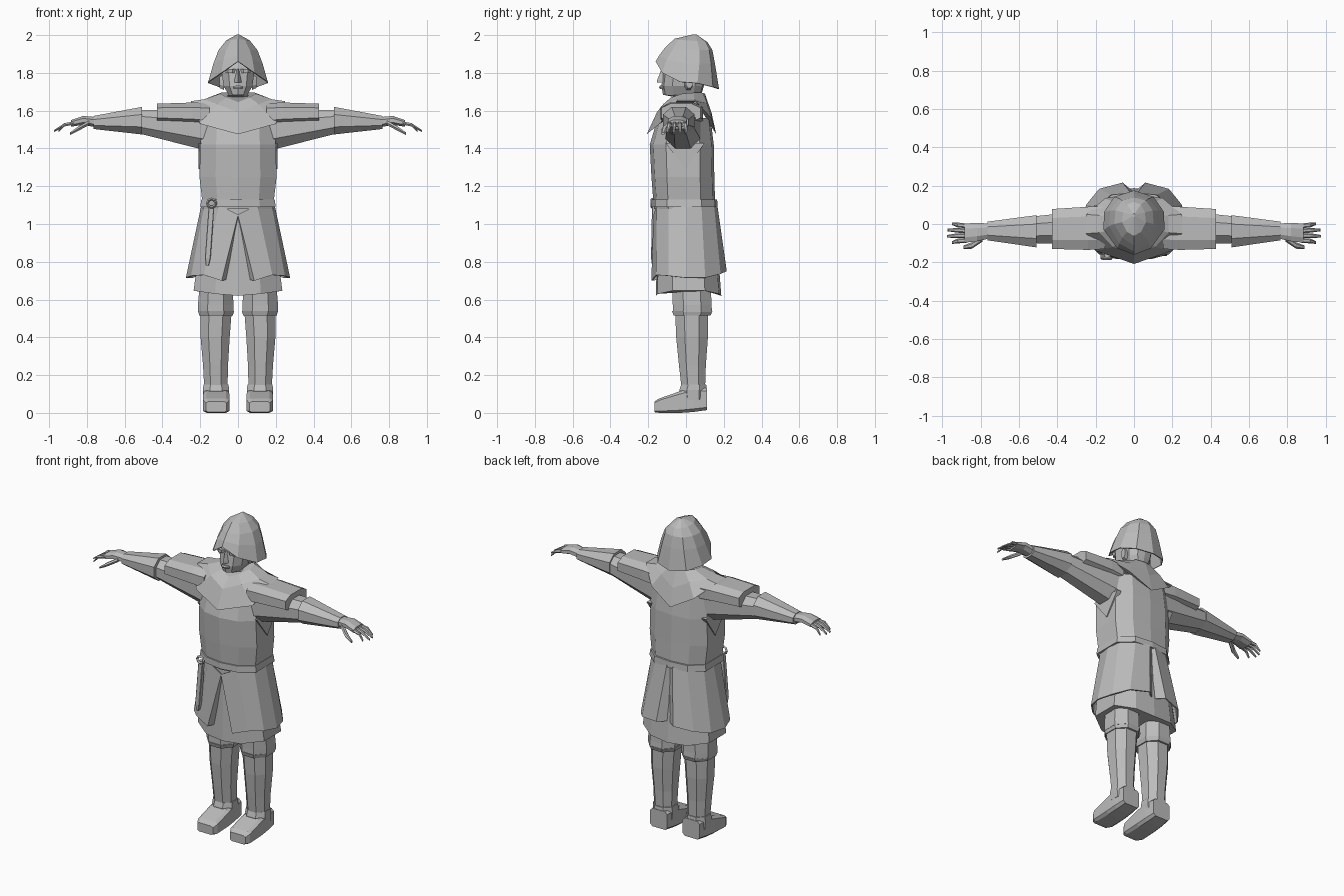
import bpy, bmesh, math
from mathutils import Vector

grey = bpy.data.materials.new("plain_grey")
grey.diffuse_color = (0.5, 0.5, 0.5, 1)


def finish(name, bm, mirror=False, thick=0.0):
    bmesh.ops.recalc_face_normals(bm, faces=bm.faces)
    me = bpy.data.meshes.new(name)
    bm.to_mesh(me)
    bm.free()
    ob = bpy.data.objects.new(name, me)
    bpy.context.collection.objects.link(ob)
    me.materials.append(grey)
    if thick:
        s = ob.modifiers.new("thickness", 'SOLIDIFY')
        s.thickness = thick
        s.offset = 0
    if mirror:
        ob.modifiers.new("mirror", 'MIRROR')
    return ob


def loft(name, rings, mirror=False, caps=(True, True), closed=True, thick=0.0):
    """Skin a list of equally long rings."""
    bm = bmesh.new()
    rows = [[bm.verts.new(p) for p in r] for r in rings]
    n = len(rows[0])
    for a, b in zip(rows, rows[1:]):
        for i in range(n if closed else n - 1):
            j = (i + 1) % n
            bm.faces.new((a[i], a[j], b[j], b[i]))
    if caps[0]:
        bm.faces.new(rows[0])
    if caps[1]:
        bm.faces.new(rows[-1])
    return finish(name, bm, mirror, thick)


def box(axis, pos, a0, a1, b0, b1, c=0.55):
    """Chamfered rectangle across an axis, 8 points."""
    k = 1 - c
    unit = [(1, -k), (1, k), (k, 1), (-k, 1), (-1, k), (-1, -k), (-k, -1), (k, -1)]
    out = []
    for u, v in unit:
        p = [(a0 + a1) / 2 + u * (a1 - a0) / 2, (b0 + b1) / 2 + v * (b1 - b0) / 2]
        p.insert(axis, pos)
        out.append(tuple(p))
    return out


def sym(half):
    """Complete a front-to-back half outline on the other side."""
    return half + [(-x, y, z) for x, y, z in reversed(half[1:-1])]


def body(z, w, f, b):
    return sym([(0, f, z), (.58 * w, .9 * f, z), (w, .55 * f, z),
                (w, .5 * b, z), (.6 * w, .92 * b, z), (0, b, z)])


def tube(name, path, r, flat=0.8, mirror=True):
    """Tapered six-sided finger along a path."""
    rings = []
    for (x, y, z), s in zip(path, (1, 1, .55)):
        rings.append([(x, y + r * s * math.cos(t * math.pi / 3),
                       z + r * s * flat * math.sin(t * math.pi / 3)) for t in range(6)])
    return loft(name, rings, mirror)


# Torso, shoulder mantle and belt
loft("torso", [body(1.08, .185, -.17, .155), body(1.25, .204, -.183, .15),
               body(1.42, .2, -.192, .147), body(1.56, .19, -.15, .13)])
loft("shoulder_mantle", [
    sym([(0, -.208, 1.475), (.2, -.14, 1.53), (.25, -.05, 1.65),
         (.25, .05, 1.65), (.15, .135, 1.56), (0, .16, 1.475)]),
    sym([(0, -.155, 1.59), (.11, -.12, 1.635), (.18, -.045, 1.66),
         (.18, .045, 1.66), (.1, .11, 1.64), (0, .135, 1.59)]),
    sym([(0, -.095, 1.645), (.06, -.08, 1.67), (.095, -.02, 1.69),
         (.09, .04, 1.695), (.05, .085, 1.695), (0, .1, 1.69)])])
loft("belt", [body(1.09, .2, -.182, .167), body(1.13, .194, -.182, .165)])
loft("belt_strap", [box(2, 1.1, -.155, -.125, -.18, -.155, .2),
                    box(2, .82, -.175, -.145, -.185, -.155, .2),
                    box(2, .78, -.17, -.155, -.18, -.16, .2)])
bpy.ops.mesh.primitive_torus_add(major_segments=8, minor_segments=4, major_radius=.022,
                                 minor_radius=.008, location=(-.14, -.18, 1.11),
                                 rotation=(math.pi / 2, 0, 0))
bpy.context.object.name = "belt_buckle"
bpy.context.object.data.materials.append(grey)
loft("underarm_gusset", [[(x, -.11, 1.43), (x, .1, 1.43), (x, 0, 1.29)] for x in (.18, .209)], True)

# Tunic skirt below, split coat skirt above
loft("under_skirt", [
    body(1.1, .175, -.155, .15),
    sym([(0, -.158, .62), (.12, -.15, .63), (.235, -.07, .647),
         (.235, .1, .647), (.13, .175, .63), (0, .187, .62)])])
loft("coat_skirt", [
    [(.0, -.145, 1.04), (.0, -.168, 1.05), (.1, -.152, 1.1), (.175, -.09, 1.1), (.19, .0, 1.1),
     (.18, .08, 1.1), (.11, .145, 1.1), (.02, .162, 1.1), (0, .155, 1.08)],
    [(.045, -.12, .71), (.088, -.18, .7), (.18, -.155, .73), (.245, -.09, .725), (.272, .0, .715),
     (.245, .1, .715), (.18, .18, .735), (.06, .212, .75), (.01, .17, .75)]],
     True, (False, False), False, .008)

# Head with a plain face
loft("head", [body(1.62, .08, -.06, .085), body(1.672, .062, -.06, .085),
              body(1.684, .05, -.122, .08), body(1.73, .076, -.13, .095),
              body(1.8, .086, -.122, .11), body(1.87, .08, -.1, .11)])
loft("nose", [sym([(0, -.155, 1.748), (.02, -.12, 1.748), (0, -.11, 1.748)]),
              sym([(0, -.153, 1.76), (.018, -.12, 1.765), (0, -.11, 1.765)]),
              sym([(0, -.13, 1.82), (.008, -.11, 1.82), (0, -.1, 1.82)])])
loft("lips", [box(2, 1.715, -.024, .024, -.138, -.11), box(2, 1.724, -.026, .026, -.142, -.11),
              box(2, 1.733, -.02, .02, -.138, -.11)])
loft("brow", [box(2, 1.8, .015, .065, -.125, -.08), box(2, 1.82, .012, .07, -.127, -.08)], True)
loft("ear", [box(0, .075, -.01, .035, 1.71, 1.79), box(0, .097, 0, .035, 1.72, 1.78)], True)

# Helmet with a flared brim
helmet = [
    sym([(0, -.158, 1.86), (.085, -.125, 1.8), (.155, -.03, 1.752),
         (.155, .06, 1.745), (.1, .14, 1.725), (0, .172, 1.715)]),
    sym([(0, -.14, 1.89), (.075, -.1, 1.87), (.127, -.01, 1.85),
         (.122, .07, 1.85), (.075, .13, 1.85), (0, .15, 1.85)]),
    sym([(0, -.11, 1.93), (.06, -.07, 1.92), (.1, .0, 1.92),
         (.095, .07, 1.92), (.06, .12, 1.92), (0, .137, 1.92)]),
    sym([(0, -.06, 1.978), (.035, -.04, 1.972), (.06, .01, 1.97),
         (.055, .06, 1.965), (.035, .1, 1.963), (0, .112, 1.96)]),
    sym([(0, .035, 2.0), (.003, .037, 2.0), (.005, .042, 2.0),
         (.005, .048, 2.0), (.003, .053, 2.0), (0, .055, 2.0)])]
loft("helmet", helmet, False, (False, True), thick=.006)

# Arms: long sleeve, short oversleeve, forearm cuff and hand
loft("long_sleeve", [box(0, .15, -.11, .08, 1.385, 1.6), box(0, .52, -.1, .04, 1.478, 1.605)], True)
loft("short_oversleeve", [box(0, .15, -.13, .09, 1.52, 1.64, .45),
                          box(0, .24, -.135, .09, 1.53, 1.643, .45),
                          box(0, .428, -.13, .078, 1.54, 1.637, .45)], True)
loft("forearm_cuff", [box(0, .508, -.122, .046, 1.474, 1.62),
                      box(0, .765, -.085, .012, 1.503, 1.572)], True)
loft("palm", [box(0, .75, -.075, .003, 1.512, 1.566), box(0, .82, -.09, .005, 1.525, 1.572),
              box(0, .885, -.098, .003, 1.515, 1.55)], True)
for i, tip in enumerate((.95, .975, .972, .95)):
    y = -.085 + i * .025
    tube("finger", [(.87, y, 1.535), (.92, y - .004 + i * .003, 1.525),
                    (tip, y - .012 + i * .008, 1.492)], .0125)
tube("thumb", [(.79, -.075, 1.535), (.845, -.112, 1.505), (.89, -.122, 1.478)], .017)

# Legs: breeches, knee band, boots
loft("breeches", [box(2, .72, .03, .2, -.075, .13), box(2, .57, .024, .212, -.07, .135),
                  box(2, .535, .024, .212, -.07, .138)], True)
loft("knee_band", [box(2, .54, .02, .212, -.074, .14), box(2, .515, .028, .205, -.066, .13)], True)
loft("boot_shaft", [box(2, .53, .034, .2, -.057, .118), box(2, .4, .044, .198, -.052, .116),
                    box(2, .25, .053, .185, -.037, .105), box(2, .1, .056, .177, -.02, .1)], True)
loft("boot_cuff", [box(2, .15, .05, .183, -.025, .107), box(2, .12, .047, .186, -.035, .11),
                   box(2, .07, .05, .183, -.03, .108)], True)
loft("boot_foot", [box(1, .112, .055, .175, .015, .13, .25), box(1, .04, .048, .182, .005, .135, .25),
                   box(1, -.03, .046, .184, 0, .115, .25), box(1, -.14, .046, .184, 0, .077, .25),
                   box(1, -.168, .06, .17, .004, .06, .25)], True)
